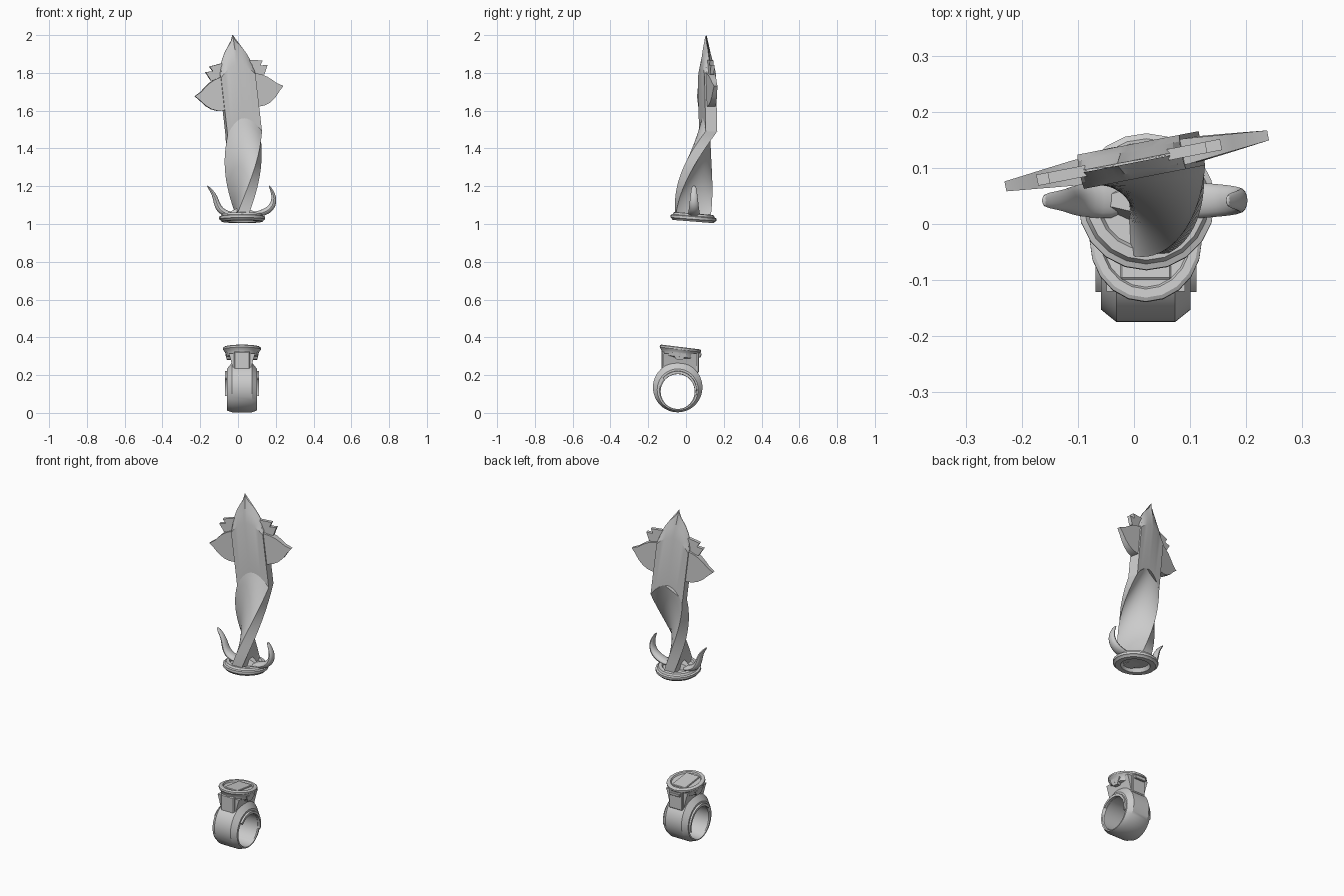
import bpy, bmesh
from math import sin, cos, pi, radians
from mathutils import Vector, Matrix

if "Cube" in bpy.data.objects:
    bpy.data.objects.remove(bpy.data.objects["Cube"])


def finish(name, bm, angle=30):
    bmesh.ops.recalc_face_normals(bm, faces=bm.faces)
    me = bpy.data.meshes.new(name)
    bm.to_mesh(me)
    bm.free()
    ob = bpy.data.objects.new(name, me)
    bpy.context.collection.objects.link(ob)
    bpy.ops.object.select_all(action='DESELECT')
    ob.select_set(True)
    bpy.context.view_layer.objects.active = ob
    bpy.ops.object.shade_smooth_by_angle(angle=radians(angle))
    return ob


def loft(name, rows, caps=True, loop=False, angle=30):
    """Join rows of points (closed loops) with quads."""
    bm = bmesh.new()
    vs = [[bm.verts.new(p) for p in r] for r in rows]
    pairs = list(zip(vs, vs[1:])) + ([(vs[-1], vs[0])] if loop else [])
    for a, b in pairs:
        for i in range(len(a)):
            j = (i + 1) % len(a)
            bm.faces.new((a[i], a[j], b[j], b[i]))
    if caps and not loop:
        bm.faces.new(vs[0])
        bm.faces.new(vs[-1])
    return finish(name, bm, angle)


def lathe(name, profile, m, n=20, sy=1.0):
    return loft(name, [[m @ Vector((r * cos(2 * pi * i / n), sy * r * sin(2 * pi * i / n), z))
                        for i in range(n)] for r, z in profile])


def box(name, lo, hi, m=Matrix(), bevel=0.005):
    bm = bmesh.new()
    bmesh.ops.create_cube(bm, size=1)
    for v in bm.verts:
        v.co = Vector([lo[k] + (v.co[k] + .5) * (hi[k] - lo[k]) for k in range(3)])
    bmesh.ops.bevel(bm, geom=bm.edges[:], offset=bevel, segments=1, affect='EDGES')
    bm.transform(m)
    return finish(name, bm)


def lerp(a, b, t):
    return a + (b - a) * t


# ---- Upper blade frame: x across, y thickness, z along ----
ORIGIN = Vector((.028, .117, 1.5))


def frame(t):
    c = Vector((lerp(.022, ORIGIN.x, t), lerp(.038, ORIGIN.y, t ** 2.2), lerp(1.035, ORIGIN.z, t)))
    return (Matrix.Translation(c) @ Matrix.Rotation(radians(lerp(-91, 11, t)), 4, 'Z')
            @ Matrix.Rotation(radians(-6.6 * t), 4, 'Y'))


TOP = frame(1)
HALF_W, HALF_T = .093, .031
COLS = [-1, -.9, -.75, -.55, -.37, -.2, -.08, 0, .08, .2, .37, .55, .75, .9, 1]
EDGE = {0: .507, .08: .482, .2: .462, .37: .443, .55: .42, .75: .385, .9: .35, 1: .312}


def section(m, vfun, h):
    front = [m @ Vector((f * HALF_W, -h, vfun(f))) for f in COLS]
    back = [m @ Vector((f * HALF_W, h, vfun(f))) for f in reversed(COLS)]
    return front + back


def arch(f):
    return -.02 + .08 * (1 - f * f)


# Twisted shaft with arched end
rows = [section(frame(t), lambda f: t * arch(f), HALF_T) for t in [i / 20 for i in range(21)]]
loft("twisted_shaft", rows)

# Flat plate ending in a bevelled pointed tip
rows = [section(TOP, arch, HALF_T),
        section(TOP, lambda f: .285 + .06 * (1 - f * f), HALF_T),
        section(TOP, lambda f: lerp(.285 + .06 * (1 - f * f), EDGE[abs(f)], .5), HALF_T * .62),
        section(TOP, lambda f: EDGE[abs(f)], .002)]
loft("blade_plate_and_tip", rows, angle=20)


# ---- Side fins and notched spikes ----
def plate(name, outline, side, thick):
    rows = []
    for s in (-1, 1):
        row = [TOP @ Vector((side * u, s * thick(u), v)) for u, v in outline]
        rows.append(row if side > 0 else row[::-1])
    return loft(name, rows)


FIN = [(.07, .30), (.1, .288), (.125, .28), (.155, .265), (.18, .246), (.205, .224), (.24, .205),
       (.215, .18), (.19, .15), (.16, .127), (.13, .115), (.1, .112), (.07, .115)]
SPIKE = [(.075, .362), (.144, .352), (.129, .326), (.168, .325), (.145, .278), (.075, .278)]
for side, label in ((-1, "left"), (1, "right")):
    plate(label + "_fin", FIN, side, lambda u: lerp(.023, .009, max(0, (u - .1) / .14)))
    plate(label + "_spike", SPIKE, side, lambda u: .010)

# ---- Guard: tilted ring with a recessed underside ----
GUARD = Matrix.Translation((.022, .038, 1.013)) @ Matrix.Rotation(radians(-4.5), 4, 'X')
lathe("guard_ring", [(.07, .022), (.08, 0), (.11, 0), (.115, .008), (.122, .012), (.122, .026),
                     (.112, .03), (.106, .041), (.088, .043), (.082, .032)], GUARD)
for side, label in ((-1, "left"), (1, "right")):
    # wedge beside the shaft foot
    rows = [[GUARD @ Vector((side * x, y, z)) for y, z in ((-w, .03), (w, .03), (w * .6, h), (-w * .6, h))]
            for x, w, h in ((.025, .036, .07), (.078, .012, .045))]
    loft(label + "_foot_wedge", rows)

# Curved horns rising from the guard: (x, z, half depth, half thickness)
HORNS = {
    "left": [(-.02, 1.048, .034, .014), (-.06, 1.053, .034, .017), (-.095, 1.072, .03, .02),
             (-.112, 1.105, .026, .017), (-.12, 1.14, .022, .014), (-.138, 1.175, .017, .009), (-.166, 1.205, .012, .003)],
    "right": [(.07, 1.048, .034, .014), (.11, 1.053, .034, .017), (.158, 1.068, .03, .02),
              (.186, 1.1, .026, .018), (.192, 1.135, .022, .014), (.183, 1.17, .017, .009), (.163, 1.206, .012, .003)],
}
for label, path in HORNS.items():
    rows = []
    for i, (x, z, d, h) in enumerate(path):
        a, b = path[max(i - 1, 0)], path[min(i + 1, len(path) - 1)]
        tan = Vector((b[0] - a[0], 0, b[1] - a[1])).normalized()
        nor = Vector((-tan.z, 0, tan.x))
        rows.append([Vector((x, .042, z)) + nor * (h * 1.05 * cos(k * pi / 4)) +
                     Vector((0, d * 1.05 * sin(k * pi / 4), 0)) for k in range(8)])
    ob = loft(label + "_horn", rows, angle=50)
    ob.modifiers.new("smooth", 'SUBSURF').levels = 1
    ob.modifiers["smooth"].render_levels = 1

# ---- Lower ring with an off-centre hole ----
CX, CY = .021, -.044
N = 48


def ring_pt(x, k, a):
    inner = Vector((CX + x, CY + .09 * cos(a), .113 + .092 * sin(a)))
    outer = Vector((CX + x, CY + .131 * cos(a), .135 + .132 * sin(a)))
    return inner.lerp(outer, k)


PROFILE = [(-.052, 1), (.052, 1), (.08, .45), (.08, .15), (.075, 0), (-.075, 0), (-.08, .15), (-.08, .45)]
loft("lower_ring", [[ring_pt(x, k, 2 * pi * i / N) for x, k in PROFILE] for i in range(N)], loop=True)

# Raised crescents over the hole on both sides
for side, label in ((-1, "left"), (1, "right")):
    rows = []
    for i in range(19):
        a = radians(lerp(-15, 140, i / 18))
        rows.append([ring_pt(side * x, k, a) for x, k in ((.07, .02), (.07, .3), (.09, .25), (.09, .02))])
    loft(label + "_crescent", rows)

# Stem between ring and cap, with a raised front strap
box("stem", (-.022, -.13, .212), (.064, .068, .325))
rows = [[Vector((CX + x, y, z)) for x, y in ((-w, -.12), (w, -.12), (w, .055), (-w, .055))]
        for w, z in ((.045, .225), (.062, .29), (.07, .315))]
loft("stem_shoulder", rows)

# Cap disc on the stem
CAP = Matrix.Translation((.021, -.03, .337)) @ Matrix.Rotation(radians(-7), 4, 'X')
lathe("cap_disc", [(.055, -.05), (.085, -.04), (.088, -.022), (.093, -.012), (.1, -.002), (.1, .008),
                   (.094, .012), (.08, .012), (.076, .004)], CAP, sy=1.1)
box("cap_inset", (-.045, -.07, -.01), (.045, .07, .01), CAP, .003)
for side, label in ((-1, "left"), (1, "right")):
    # bracket hanging under the cap
    rows = [[CAP @ Vector((side * x, y, z)) for x in (.04, .088)] +
            [CAP @ Vector((side * x, y * .45, z - .035)) for x in (.08, .04)] for y, z in ((-.04, -.02), (.04, -.02))]
    loft(label + "_bracket", rows)
box("rear_lug", (-.035, .085, -.03), (.035, .114, -.008), CAP, .003)
